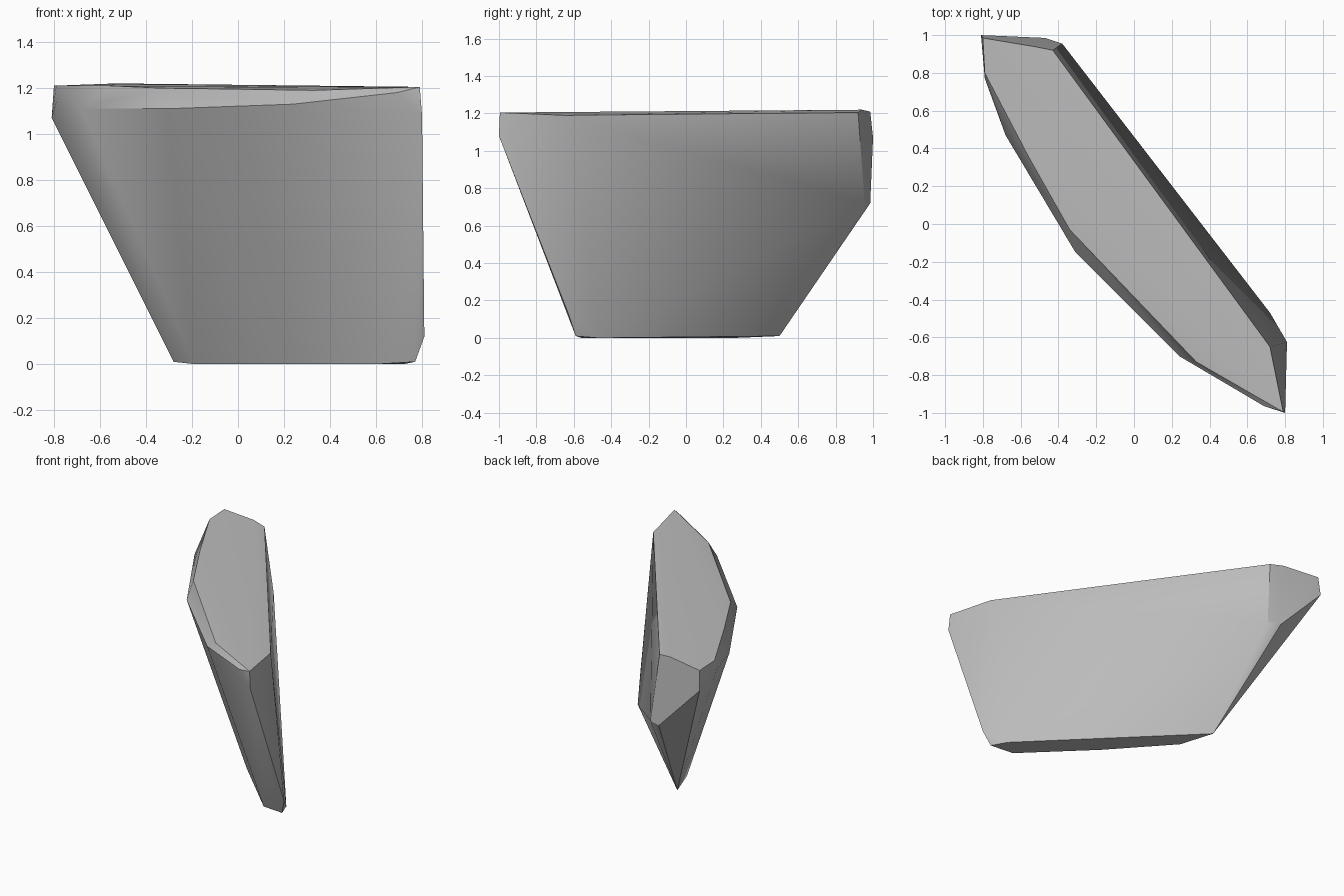
import bpy
import bmesh
import math

cube = bpy.data.objects.get("Cube")
if cube:
    bpy.data.objects.remove(cube, do_unlink=True)


def flat_material(name, color):
    mat = bpy.data.materials.new(name)
    mat.use_nodes = True
    mat.diffuse_color = color
    mat.node_tree.nodes["Principled BSDF"].inputs["Base Color"].default_value = color
    return mat


# Nearly level top of the slab
top_face = [(-.80, .985, 1.21), (-.53, .94, 1.22), (-.43, .92, 1.205),
            (.72, -.65, 1.19), (.79, -.995, 1.205), (.33, -.73, 1.19),
            (-.34, -.03, 1.20), (-.56, .36, 1.21), (-.79, .80, 1.21)]

# Worn rim along the bulging side
rim = [(.69, -.965, 1.18), (.24, -.70, 1.13), (-.31, -.15, 1.11),
       (-.68, .47, 1.11), (-.79, .77, 1.14)]

# Chipped ends
ends = [(-.81, 1.0, 1.07), (-.47, .985, .72), (-.38, .955, .72),
        (.80, -1.0, 1.08), (.81, -.625, .12)]

# Narrow foot
foot = [(.77, -.59, .01), (.72, -.47, 0), (-.28, .50, .01),
        (-.19, .26, 0), (.17, -.14, 0), (.60, -.56, 0)]

# Wrap the corners into one faceted stone
bm = bmesh.new()
for corner in top_face + rim + ends + foot:
    bm.verts.new(corner)
hull = bmesh.ops.convex_hull(bm, input=bm.verts)
loose = {v for v in hull["geom_interior"] + hull["geom_unused"]
         if isinstance(v, bmesh.types.BMVert)}
bmesh.ops.delete(bm, geom=list(loose), context='VERTS')
bmesh.ops.dissolve_limit(bm, angle_limit=math.radians(1),
                         verts=bm.verts, edges=bm.edges)
bmesh.ops.recalc_face_normals(bm, faces=bm.faces)

mesh = bpy.data.meshes.new("stone_slab")
bm.to_mesh(mesh)
bm.free()
stone = bpy.data.objects.new("stone_slab", mesh)
bpy.context.collection.objects.link(stone)
mesh.materials.append(flat_material("stone_grey", (.5, .5, .5, 1)))

# Soft facets with crisp main edges
bpy.ops.object.select_all(action='DESELECT')
stone.select_set(True)
bpy.context.view_layer.objects.active = stone
bpy.ops.object.shade_smooth_by_angle(angle=math.radians(30))
